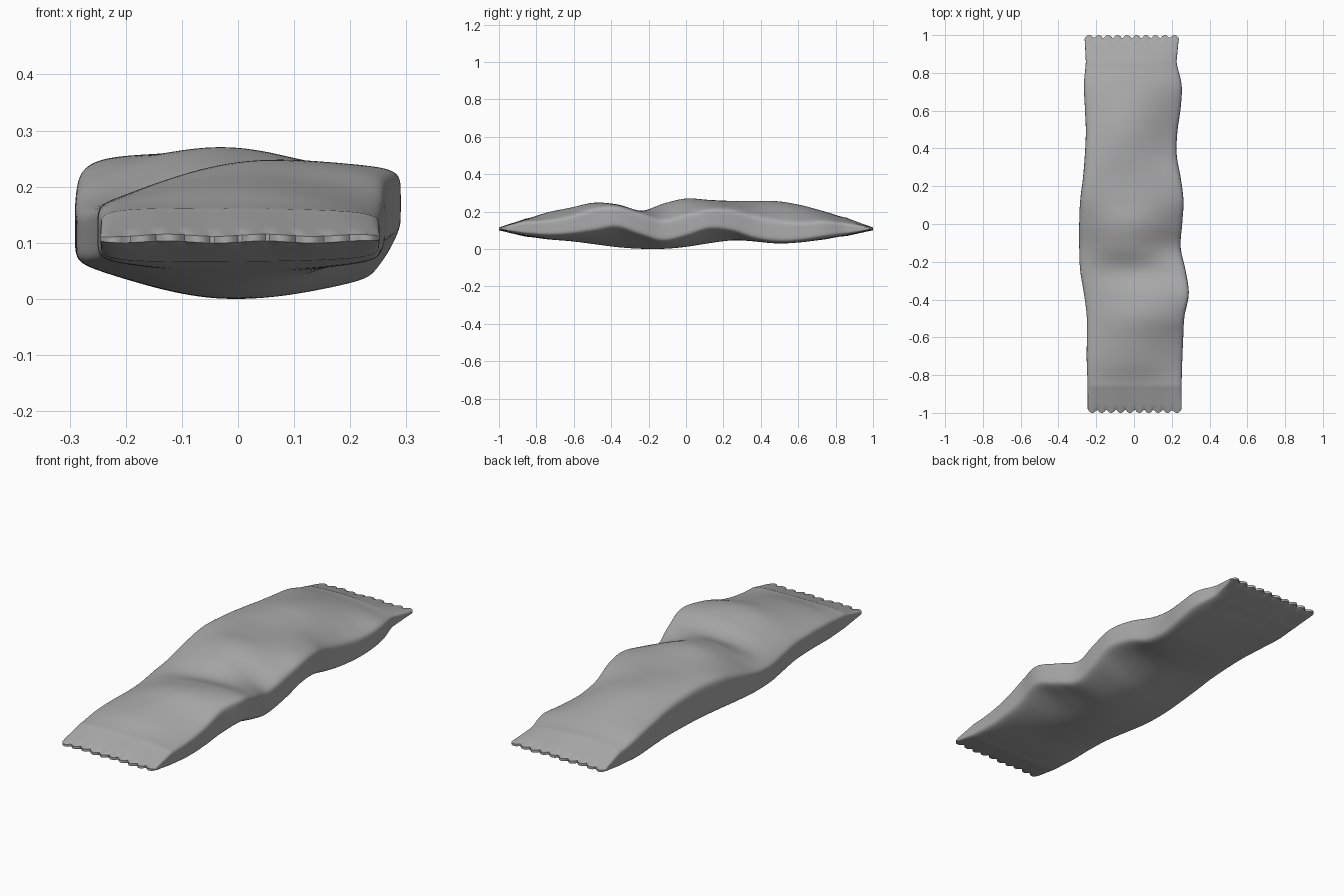
import bpy
import bmesh
import math

cube = bpy.data.objects.get("Cube")
if cube:
    bpy.data.objects.remove(cube, do_unlink=True)

# Outline of the pouch at even steps from front to back, in hundredths
BODY_END = 0.86
SIDE_LEFT = [25.2, 25.5, 26, 26.7, 29, 27.3, 24.7, 25.5, 26.2, 24.7, 22.6, 23, 24.7, 25.2, 22.5]
SIDE_RIGHT = [24.5, 25, 25, 25, 26.5, 28.5, 29, 29, 28.5, 27, 26, 25.5, 26, 26.5, 25.5]
TOP_LEFT = [15.5, 16.5, 19, 23.3, 24, 20.5, 17, 20, 22.5, 22, 19, 16.5, 15.5, 16, 14.5]
TOP_MID = [16, 19.5, 22, 24.3, 23, 20, 24, 26.8, 26, 25.2, 25.2, 25, 23, 19.8, 16.5]
TOP_RIGHT = [16, 17.5, 18, 17.7, 17, 17, 18.5, 22, 25, 25.7, 25, 23.5, 21.5, 19.5, 16]
LOW_LEFT = [7, 6, 6.5, 8, 10, 6, 2.5, 5, 9, 8, 4, 2.3, 3, 5, 7]
LOW_MID = [6.5, 5, 4, 2.5, 1, 0, 0, 1, 3, 4.5, 4, 3.5, 4, 5, 7]
LOW_RIGHT = [6.5, 6, 6, 5.5, 5, 5, 5, 5.5, 6, 6, 6, 6, 6, 6, 6.5]

RING = 224
TEETH = 10
TIP_Z = 0.106
TIP_HALF = 0.006


def sample(values, t):
    """Smooth spline through evenly spaced values, t from 0 to 1."""
    last = len(values) - 1
    f = min(max(t, 0), 1) * last
    i = min(int(f), last - 1)
    f -= i
    a, b, c, d = (values[min(max(i + k, 0), last)] for k in (-1, 0, 1, 2))
    return 0.01 * (b + 0.5 * f * (c - a + f * (2 * a - 5 * b + 4 * c - d + f * (3 * (b - c) + d - a))))


def across(right, mid, left, u):
    """Slope from right (u = -1) to left (u = 1) with a soft bump in the middle."""
    slope = (right * (1 - u) + left * (1 + u)) / 2
    return slope + (mid - (right + left) / 2) * (1 - u * u) ** 1.8


def section(y, close=0.0):
    """Rounded box ring at y; close flattens it towards the sealed tip."""
    t = (y / BODY_END + 1) / 2
    xl, xr = sample(SIDE_LEFT, t), sample(SIDE_RIGHT, t)
    # the back seal flares out slightly towards the tip
    flare = 0.014 * close if y > 0 else 0
    xl, xr = xl + flare, xr + flare / 2
    tops = [sample(v, t) for v in (TOP_RIGHT, TOP_MID, TOP_LEFT)]
    lows = [sample(v, t) for v in (LOW_RIGHT, LOW_MID, LOW_LEFT)]
    power = 6
    points = []
    for k in range(RING):
        angle = 2 * math.pi * (k + 0.5) / RING
        c, s = math.cos(angle), math.sin(angle)
        r = (abs(c) ** power + abs(s) ** power) ** (-1 / power)
        u, v = r * c, r * s
        top, low = across(*tops, u), across(*lows, u)
        z = (top + low) / 2 + v * (top - low) / 2
        tip = TIP_Z + TIP_HALF * v + 0.002 * math.sin(9 * u)
        z += (tip - z) * close
        x = (xl - xr) / 2 + u * (xl + xr) / 2
        # scalloped teeth along the tip
        notch = 0.02 * (1 - abs(math.sin(math.pi * TEETH * (u + 1) / 2))) ** 1.3
        points.append((x, y - math.copysign(notch, y) * max(0, close * 4 - 3), z))
    return points


# Rows: front seal, body, back seal; the seal starts with a small crease
seal = [(BODY_END + 0.008, 0.07)]
for k in range(1, 13):
    f = k / 12
    seal.append((BODY_END + 0.008 + (1 - BODY_END - 0.008) * f, 0.07 + 0.93 * f))
rows = [section(-y, close) for y, close in reversed(seal)]
STEPS = 100
rows += [section(BODY_END * (2 * k / STEPS - 1)) for k in range(STEPS + 1)]
rows += [section(y, close) for y, close in seal]

# Skin the rows into one closed pouch
bm = bmesh.new()
rings = [[bm.verts.new(p) for p in row] for row in rows]
for a, b in zip(rings, rings[1:]):
    for k in range(RING):
        n = (k + 1) % RING
        bm.faces.new((a[k], a[n], b[n], b[k]))

# Close both tips with strips joining the upper and lower edges
half = RING // 2
for ring in (rings[0], rings[-1]):
    for k in range(half - 1):
        bm.faces.new((ring[k], ring[k + 1], ring[RING - 2 - k], ring[RING - 1 - k]))
bmesh.ops.recalc_face_normals(bm, faces=bm.faces)

# Rest the pouch on the ground
ground = min(v.co.z for v in bm.verts)
for v in bm.verts:
    v.co.z -= ground

mesh = bpy.data.meshes.new("wrapper")
bm.to_mesh(mesh)
bm.free()
wrapper = bpy.data.objects.new("wrapper", mesh)
bpy.context.collection.objects.link(wrapper)

# Plain grey foil
grey = bpy.data.materials.new("grey_foil")
grey.use_nodes = True
colour = (0.4, 0.4, 0.4, 1)
grey.diffuse_color = colour
grey.node_tree.nodes["Principled BSDF"].inputs["Base Color"].default_value = colour
mesh.materials.append(grey)

bpy.context.view_layer.objects.active = wrapper
wrapper.select_set(True)
bpy.ops.object.shade_smooth_by_angle(angle=math.radians(40))
